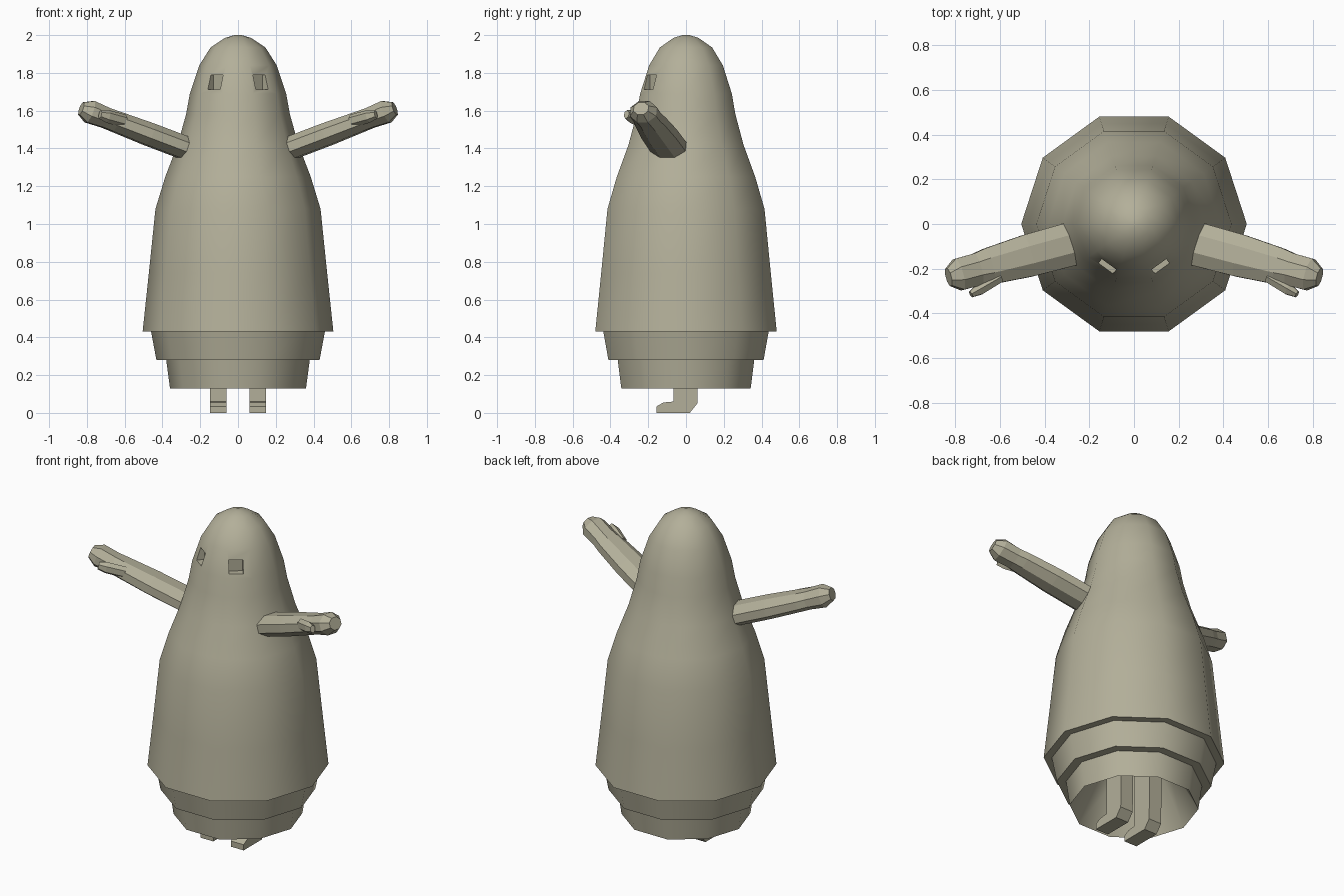
import bpy, bmesh, math
from mathutils import Vector, Matrix

if "Cube" in bpy.data.objects:
    bpy.data.objects.remove(bpy.data.objects["Cube"])

cloth = bpy.data.materials.new("olive beige")
cloth.diffuse_color = (0.45, 0.43, 0.32, 1)
cloth.use_nodes = True
cloth.node_tree.nodes["Principled BSDF"].inputs["Base Color"].default_value = cloth.diffuse_color


def finish(name, bm, smooth=None):
    bmesh.ops.recalc_face_normals(bm, faces=bm.faces[:])
    me = bpy.data.meshes.new(name)
    bm.to_mesh(me)
    bm.free()
    me.materials.append(cloth)
    ob = bpy.data.objects.new(name, me)
    bpy.context.collection.objects.link(ob)
    if smooth:
        shade(ob, smooth)
    return ob


def shade(ob, angle):
    bpy.ops.object.select_all(action='DESELECT')
    ob.select_set(True)
    bpy.context.view_layer.objects.active = ob
    bpy.ops.object.shade_smooth_by_angle(angle=math.radians(angle))


def bridge(bm, rings, closed_ends=True):
    loops = [[bm.verts.new(p) for p in r] for r in rings]
    n = len(loops[0])
    for a, b in zip(loops, loops[1:]):
        for i in range(n):
            j = (i + 1) % n
            bm.faces.new((a[i], a[j], b[j], b[i]))
    if closed_ends:
        bm.faces.new(loops[0])
        bm.faces.new(loops[-1])


def lathe(profile, n=10):
    return [[(r * math.cos(2 * math.pi * i / n), r * math.sin(2 * math.pi * i / n), z)
             for i in range(n)] for r, z in profile]


def tube(name, start, end, sections, sx, n=8):
    # faceted flattened tube along an axis, sections are (t, half width, half height)
    a, b = Vector(start), Vector(end)
    d = (b - a).normalized()
    side = d.cross(Vector((0, 0, 1))).normalized()
    up = side.cross(d)
    rings = []
    for t, w, h in sections:
        c = a.lerp(b, t)
        ring = []
        for i in range(n):
            ang = 2 * math.pi * (i + 0.5) / n
            k = 1 / math.cos(math.pi / n)
            p = c + side * (w * k * math.cos(ang)) + up * (h * k * math.sin(ang))
            ring.append((sx * p.x, p.y, p.z))
        rings.append(ring)
    bm = bmesh.new()
    bridge(bm, rings)
    return finish(name, bm)


# Hooded body with two stepped skirts and a tapering hollow underneath
profile = [(0.18, 0.45), (0.36, 0.13), (0.38, 0.28), (0.432, 0.28), (0.46, 0.43),
           (0.505, 0.43), (0.472, 0.74), (0.437, 1.08), (0.385, 1.25), (0.32, 1.42),
           (0.275, 1.58), (0.255, 1.69), (0.205, 1.84), (0.145, 1.935),
           (0.07, 1.985), (0.02, 2.0)]
bm = bmesh.new()
bridge(bm, lathe(profile))
body = finish("hooded_body", bm)

# Eye sockets cut into the hood
for sx in (-1, 1):
    bm = bmesh.new()
    bmesh.ops.create_cube(bm, size=1)
    bm.transform(Matrix.Translation((sx * 0.128, -0.20, 1.75))
                 @ Matrix.Rotation(sx * math.radians(40), 4, 'Z')
                 @ Matrix.Diagonal((0.08, 0.09, 0.075, 1)))
    cutter = finish("eye_cutter", bm)
    cutter.hide_render = True
    mod = body.modifiers.new("eye_socket", 'BOOLEAN')
    mod.operation = 'DIFFERENCE'
    mod.solver = 'EXACT'
    mod.object = cutter
    bpy.context.view_layer.objects.active = body
    bpy.ops.object.modifier_apply(modifier=mod.name)
    bpy.data.objects.remove(cutter)
shade(body, 50)

foot = [(-0.155, 0), (0.02, 0), (0.06, 0.05), (0.065, 0.42), (-0.065, 0.42),
        (-0.065, 0.06), (-0.12, 0.055), (-0.155, 0.035)]
for sx, label in ((-1, "left"), (1, "right")):
    # Raised sleeve with a rounded mitten end
    tube(label + "_arm", (0.30, -0.095, 1.41), (0.80, -0.23, 1.60),
         [(-0.08, 0.098, 0.06), (0.35, 0.095, 0.06), (0.70, 0.082, 0.055),
          (0.80, 0.073, 0.054), (0.97, 0.072, 0.06), (1.06, 0.04, 0.035)], sx)
    # Thumb
    tube(label + "_thumb", (0.60, -0.24, 1.545), (0.73, -0.315, 1.58),
         [(0, 0.022, 0.03), (0.7, 0.025, 0.03), (1, 0.014, 0.02)], sx, 6)
    # Leg and foot in one side profile
    bm = bmesh.new()
    bridge(bm, [[(sx * x, y, z) for y, z in foot] for x in (0.06, 0.147)])
    finish(label + "_leg", bm)
